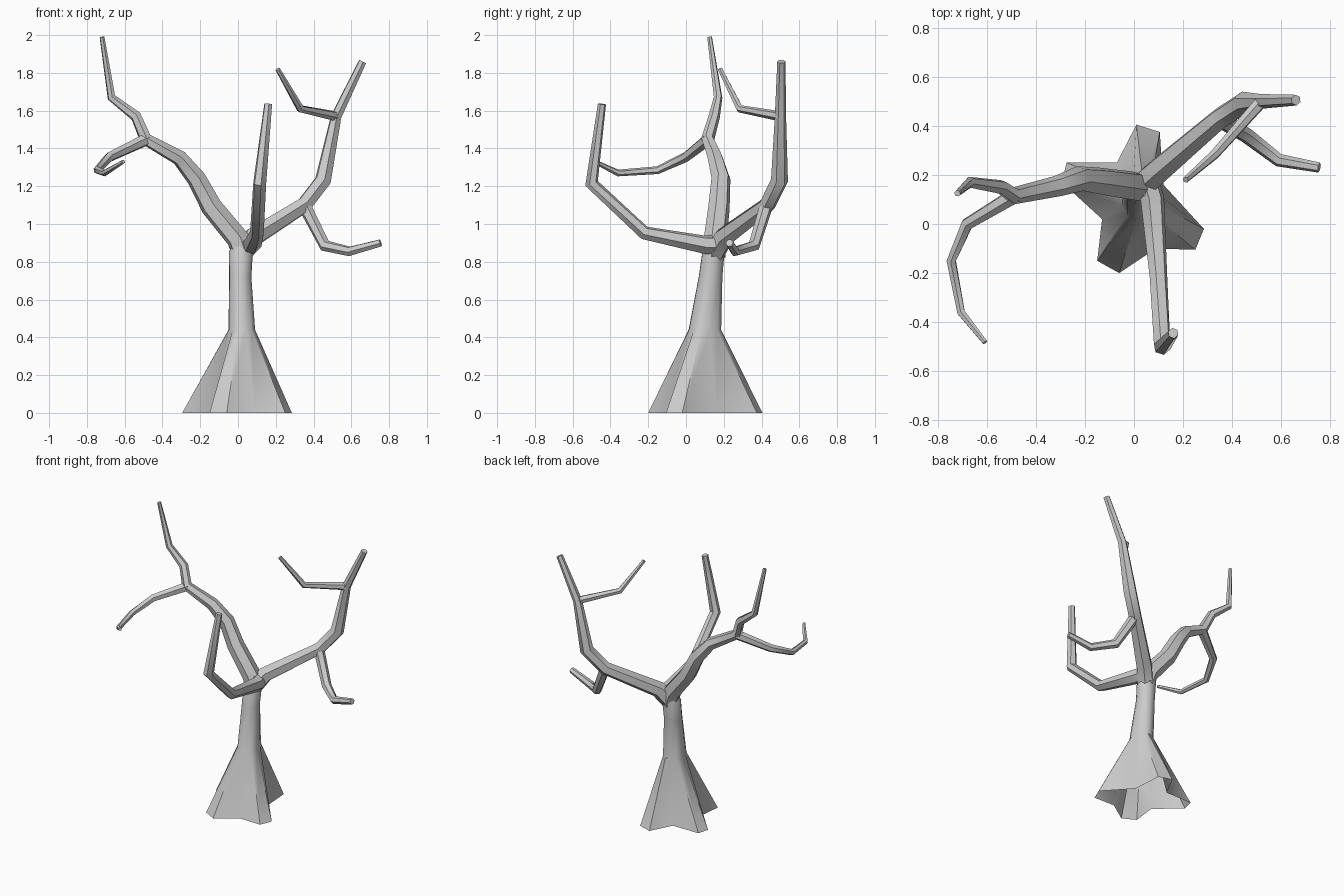
import bpy, bmesh, math
from mathutils import Vector

cube = bpy.data.objects.get("Cube")
if cube:
    bpy.data.objects.remove(cube, do_unlink=True)

bark = bpy.data.materials.new("grey_bark")
bark.use_nodes = True
bark.diffuse_color = (0.6, 0.6, 0.6, 1)
bark.node_tree.nodes["Principled BSDF"].inputs["Base Color"].default_value = (0.6, 0.6, 0.6, 1)


def loft(name, rings, cap_start=True):
    """Skin a list of equal-length rings and close the ends."""
    bm = bmesh.new()
    loops = [[bm.verts.new(p) for p in ring] for ring in rings]
    n = len(rings[0])
    for low, high in zip(loops, loops[1:]):
        for i in range(n):
            j = (i + 1) % n
            bm.faces.new((low[i], low[j], high[j], high[i]))
    bm.faces.new(loops[-1])
    if cap_start:
        bm.faces.new(loops[0][::-1])
    mesh = bpy.data.meshes.new(name)
    bm.to_mesh(mesh)
    bm.free()
    mesh.materials.append(bark)
    obj = bpy.data.objects.new(name, mesh)
    bpy.context.collection.objects.link(obj)
    bpy.ops.object.select_all(action='DESELECT')
    obj.select_set(True)
    bpy.context.view_layer.objects.active = obj
    bpy.ops.object.shade_smooth_by_angle(angle=math.radians(50))
    return obj


def branch(name, path, sides=6):
    """Tapered tube through (x, y, z, radius) points, mitred at the bends."""
    pts = [Vector(p[:3]) for p in path]
    dirs = [(b - a).normalized() for a, b in zip(pts, pts[1:])]
    u = dirs[0].orthogonal().normalized()
    rings = []
    for i, p in enumerate(pts):
        before, after = dirs[max(i - 1, 0)], dirs[min(i, len(dirs) - 1)]
        t = (before + after).normalized()
        u = (u - t * u.dot(t)).normalized()
        v = t.cross(u)
        r = path[i][3]
        angles = [math.tau * k / sides for k in range(sides)]
        rings.append([p + (u * math.cos(a) + v * math.sin(a)) * r for a in angles])
    return loft(name, rings)


# Trunk flaring into a root skirt with four blunt lobes, open underneath
roots = [(.25, -.105), (.285, -.02), (.12, .16), (.105, .375), (.01, .405), (-.07, .25),
         (-.275, .25), (-.295, .17), (-.13, .02), (-.15, -.15), (-.06, -.2), (.09, -.1)]
rings = [[(x, y, 0) for x, y in roots]]
for cx, cy, z, rx, ry in [(.02, .1, .44, .072, .088), (.012, .13, .72, .06, .064),
                          (.015, .145, .85, .065, .06), (.03, .16, .93, .045, .045)]:
    angles = [math.radians(30 * k - 42) for k in range(len(roots))]
    rings.append([(cx + rx * math.cos(a), cy + ry * math.sin(a), z) for a in angles])
loft("trunk", rings, cap_start=False)

# Front limb
branch("front_limb", [(.05, .19, .89, .05), (.075, .1, .89, .05), (.1, -.22, .953, .037),
                      (.115, -.5, 1.215, .036), (.16, -.445, 1.635, .022)])

# Left limb with its two side branches
branch("left_limb", [(.02, .145, .83, .055), (.08, .2, .93, .056), (.35, .43, 1.1, .045),
                     (.45, .495, 1.23, .046), (.52, .5, 1.57, .03), (.66, .505, 1.86, .022)])
branch("left_low_branch", [(.36, .42, 1.08, .035), (.46, .36, .885, .032),
                           (.59, .26, .855, .027), (.755, .23, .9, .021)])
branch("left_high_branch", [(.52, .5, 1.57, .027), (.33, .285, 1.61, .021), (.21, .18, 1.82, .013)])

# Right limb with its drooping side branch
branch("right_limb", [(.03, .15, .83, .06), (0, .155, .92, .062), (-.14, .175, 1.09, .058),
                      (-.22, .185, 1.24, .052), (-.31, .155, 1.35, .043), (-.49, .115, 1.45, .035),
                      (-.54, .15, 1.57, .03), (-.67, .17, 1.67, .023), (-.72, .125, 1.99, .013)])
branch("right_droop_branch", [(-.48, .12, 1.45, .034), (-.68, 0, 1.355, .027),
                              (-.745, -.15, 1.285, .021), (-.705, -.36, 1.27, .018),
                              (-.607, -.483, 1.33, .011)])
